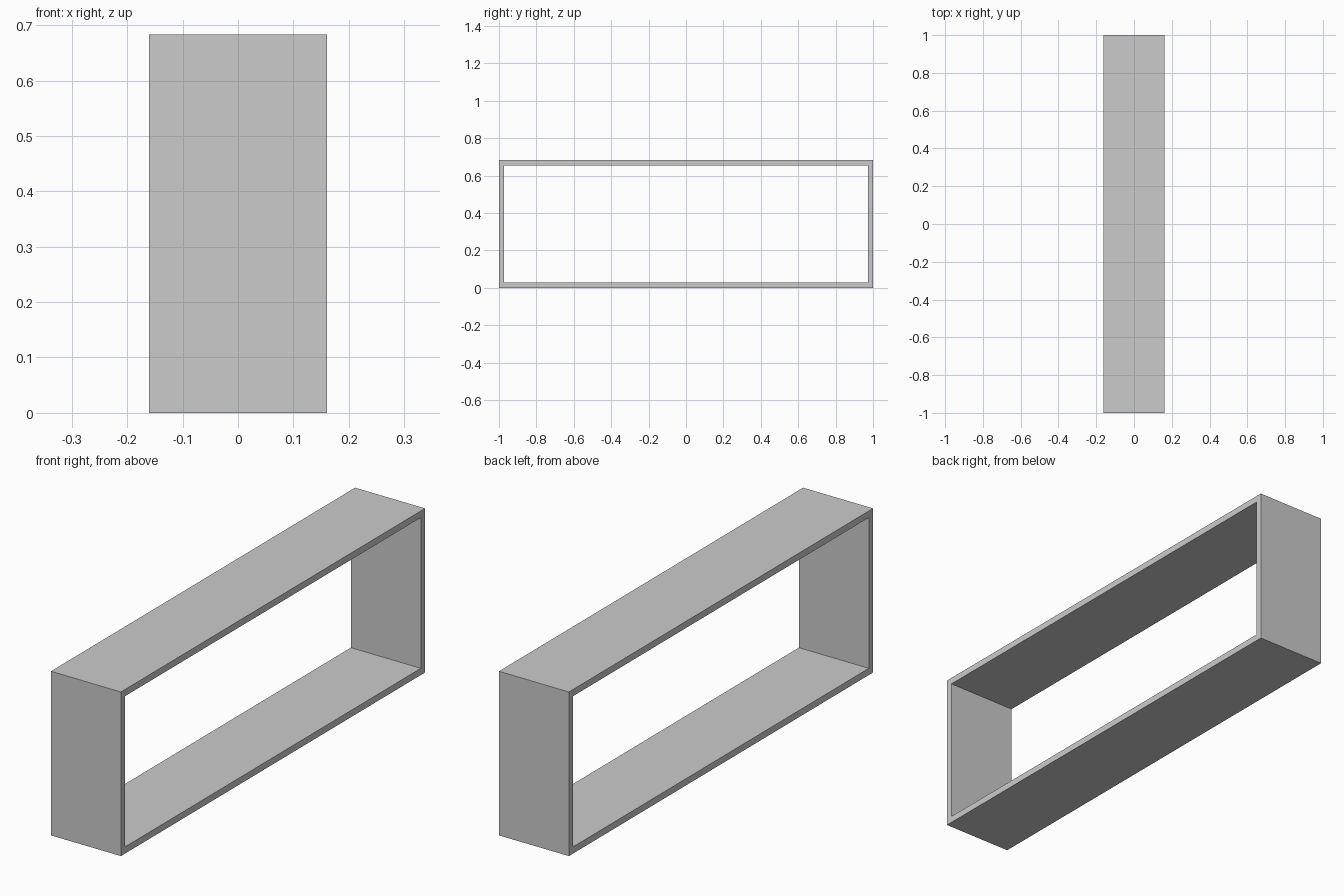
import bpy
import bmesh

if "Cube" in bpy.data.objects:
    bpy.data.objects.remove(bpy.data.objects["Cube"])

HALF_DEPTH, HALF_LENGTH, HEIGHT, WALL = 0.161, 1.0, 0.683, 0.028


def rectangle(bm, x, inset):
    """Loop of four corners in the y-z plane at the given x."""
    y, low, high = HALF_LENGTH - inset, inset, HEIGHT - inset
    return [bm.verts.new((x, a, b))
            for a, b in ((-y, low), (y, low), (y, high), (-y, high))]


# Open rectangular shelf frame: four loops joined into a closed tube
bm = bmesh.new()
loops = [rectangle(bm, x, inset) for x, inset in (
    (-HALF_DEPTH, 0), (HALF_DEPTH, 0), (HALF_DEPTH, WALL), (-HALF_DEPTH, WALL))]
for k in range(4):
    a, b = loops[k], loops[(k + 1) % 4]
    for i in range(4):
        j = (i + 1) % 4
        bm.faces.new((a[i], a[j], b[j], b[i]))
bmesh.ops.recalc_face_normals(bm, faces=bm.faces[:])

mesh = bpy.data.meshes.new("shelf_frame")
bm.to_mesh(mesh)
bm.free()
bpy.context.collection.objects.link(bpy.data.objects.new("shelf_frame", mesh))
